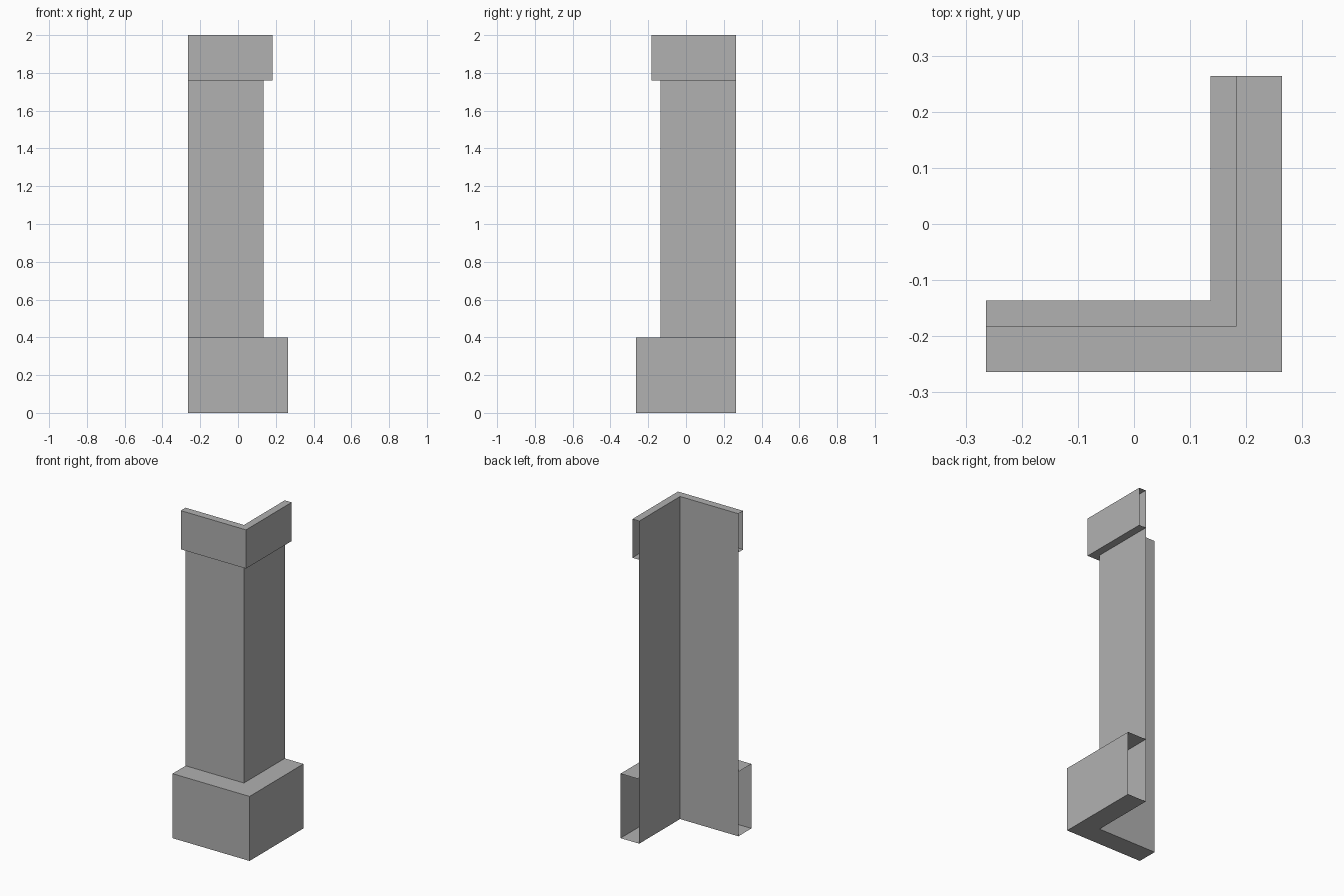
import bpy
import bmesh

if "Cube" in bpy.data.objects:
    bpy.data.objects.remove(bpy.data.objects["Cube"])

END = 0.264      # outer reach of each wing
INNER = 0.136    # inner wall plane

# Dark grey stone
stone = bpy.data.materials.new("dark_grey")
stone.diffuse_color = (0.44, 0.44, 0.44, 1)
stone.use_nodes = True
stone.node_tree.nodes["Principled BSDF"].inputs["Base Color"].default_value = stone.diffuse_color


def sweep(name, profile, closed):
    """Sweep an (offset, z) profile along the L-shaped corner, ends left open."""
    bm = bmesh.new()
    rows = []
    for d, z in profile:
        w = INNER + d
        path = [(-END, -w, z), (w, -w, z), (w, END, z)]
        rows.append([bm.verts.new(p) for p in path])
    pairs = list(zip(rows, rows[1:]))
    if closed:
        pairs.append((rows[-1], rows[0]))
    for a, b in pairs:
        for i in range(2):
            bm.faces.new((a[i], a[i + 1], b[i + 1], b[i]))
    mesh = bpy.data.meshes.new(name)
    bm.to_mesh(mesh)
    bm.free()
    mesh.materials.append(stone)
    obj = bpy.data.objects.new(name, mesh)
    bpy.context.collection.objects.link(obj)
    return obj


def band(name, depth, z0, z1):
    """Open-ended rectangular moulding wrapped round the corner."""
    return sweep(name, [(0, z0), (depth, z0), (depth, z1), (0, z1)], True)


# Wide plinth, thin corner shaft and top cap
band("base", 0.128, 0.0, 0.40)
sweep("shaft", [(0, 0.40), (0, 1.76)], False)
band("cap", 0.047, 1.76, 2.0)
